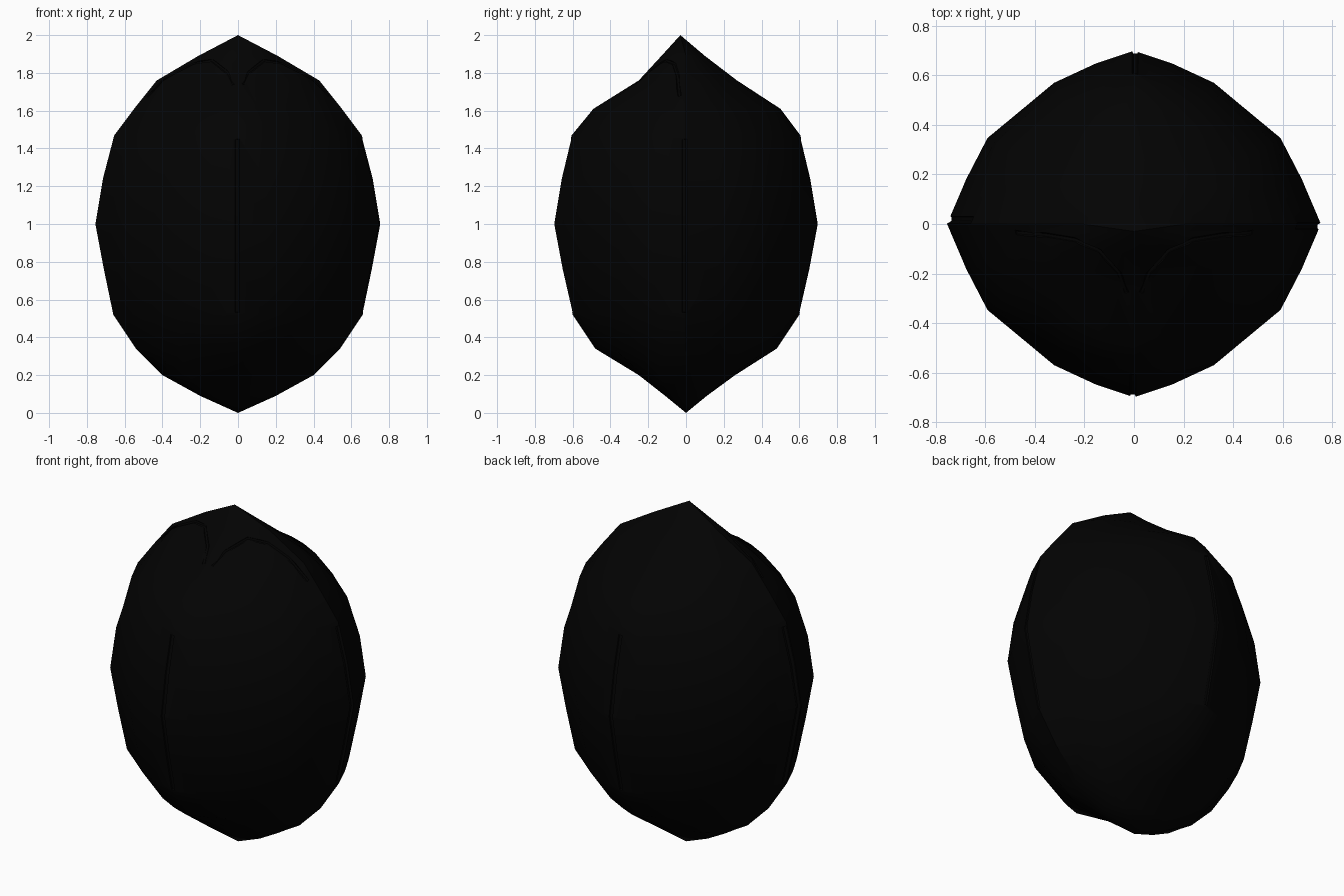
import bpy, bmesh
from mathutils import Vector
from mathutils.bvhtree import BVHTree

if "Cube" in bpy.data.objects:
    bpy.data.objects.remove(bpy.data.objects["Cube"])

# Faceted plan outline: one quarter, mirrored round to a full ring
quarter = [(1, 0), (.9, .26), (.79, .5), (.6, .67), (.43, .82), (.2, .93)]
half = quarter + [(0, 1)] + [(-x, y) for x, y in quarter[:0:-1]]
plan = half + [(-x, -y) for x, y in half]

# Levels: height, half width, front depth, back depth, fullness on the diagonals
levels = [(.09, .2, .11, .11, 1.22), (.20, .40, .25, .26, 1.18), (.34, .54, .48, .48, .95),
          (.52, .66, .60, .60, .99), (.76, .71, .655, .655, .99), (1.0, .755, .70, .70, .99),
          (1.24, .715, .66, .66, 1), (1.47, .655, .605, .605, .97), (1.61, .55, .49, .50, .95),
          (1.76, .43, .25, .27, 1), (1.89, .21, .13, .10, 1)]

# Stone body
bm = bmesh.new()
rings = []
for z, w, front, back, full in levels:
    ring = []
    for x, y in plan:
        k = 1 + (full - 1) * min(1, 5 * x * x * y * y)
        ring.append(bm.verts.new((x * w * k, y * k * (back if y > 0 else front), z)))
    rings.append(ring)
n = len(plan)
for a, b in zip(rings, rings[1:]):
    for i in range(n):
        j = (i + 1) % n
        bm.faces.new((a[i], a[j], b[j], b[i]))
bottom = bm.verts.new((0, 0, 0))
top = bm.verts.new((0, -.03, 2))
for i in range(n):
    j = (i + 1) % n
    bm.faces.new((rings[0][j], rings[0][i], bottom))
    bm.faces.new((rings[-1][i], rings[-1][j], top))
bmesh.ops.recalc_face_normals(bm, faces=bm.faces)
surface = BVHTree.FromBMesh(bm)
mesh = bpy.data.meshes.new("stone_body")
bm.to_mesh(mesh)
bm.free()
body = bpy.data.objects.new("stone_body", mesh)
bpy.context.collection.objects.link(body)

mat = bpy.data.materials.new("black_stone")
mat.diffuse_color = (.0008, .0008, .0008, 1)
mat.use_nodes = True
mat.node_tree.nodes["Principled BSDF"].inputs["Base Color"].default_value = mat.diffuse_color
mesh.materials.append(mat)


def carve(points, radius):
    """Cut a round groove along surface points."""
    curve = bpy.data.curves.new("groove_cutter", 'CURVE')
    curve.dimensions = '3D'
    curve.bevel_depth = radius
    curve.bevel_resolution = 1
    curve.use_fill_caps = True
    line = curve.splines.new('POLY')
    line.points.add(len(points) - 1)
    for p, co in zip(line.points, points):
        p.co = (*co, 1)
    cutter = bpy.data.objects.new("groove_cutter", curve)
    cutter.hide_render = True
    bpy.context.collection.objects.link(cutter)
    bpy.ops.object.select_all(action='DESELECT')
    cutter.select_set(True)
    bpy.context.view_layer.objects.active = cutter
    bpy.ops.object.convert(target='MESH')
    cutter = bpy.context.view_layer.objects.active
    mod = body.modifiers.new("groove", 'BOOLEAN')
    mod.operation = 'DIFFERENCE'
    mod.solver = 'EXACT'
    mod.object = cutter
    bpy.context.view_layer.objects.active = body
    bpy.ops.object.modifier_apply(modifier=mod.name)
    bpy.data.objects.remove(cutter)


# Upright grooves on the four sides
for direction, offset in [((0, 1, 0), (-.005, 0)), ((0, -1, 0), (.005, 0)),
                          ((1, 0, 0), (0, .02)), ((-1, 0, 0), (0, -.01))]:
    d = Vector(direction)
    pts = []
    for z in (.53, .76, 1.0, 1.24, 1.45):
        start = Vector((*offset, z)) - d * 2
        pts.append(surface.ray_cast(start, d)[0] - d * .005)
    carve(pts, .016)

# Shallow arcs over the upper front, mirrored
arc = [(.03, -.28), (.06, -.20), (.14, -.11), (.24, -.065), (.36, -.045), (.48, -.035)]
for side in (-1, 1):
    pts = [surface.ray_cast(Vector((side * x, y, 3)), Vector((0, 0, -1)))[0] + Vector((0, 0, .004))
           for x, y in arc]
    carve(pts, .011)

# Soft facets
bpy.ops.object.select_all(action='DESELECT')
body.select_set(True)
bpy.context.view_layer.objects.active = body
bpy.ops.object.shade_smooth_by_angle(angle=.6)
